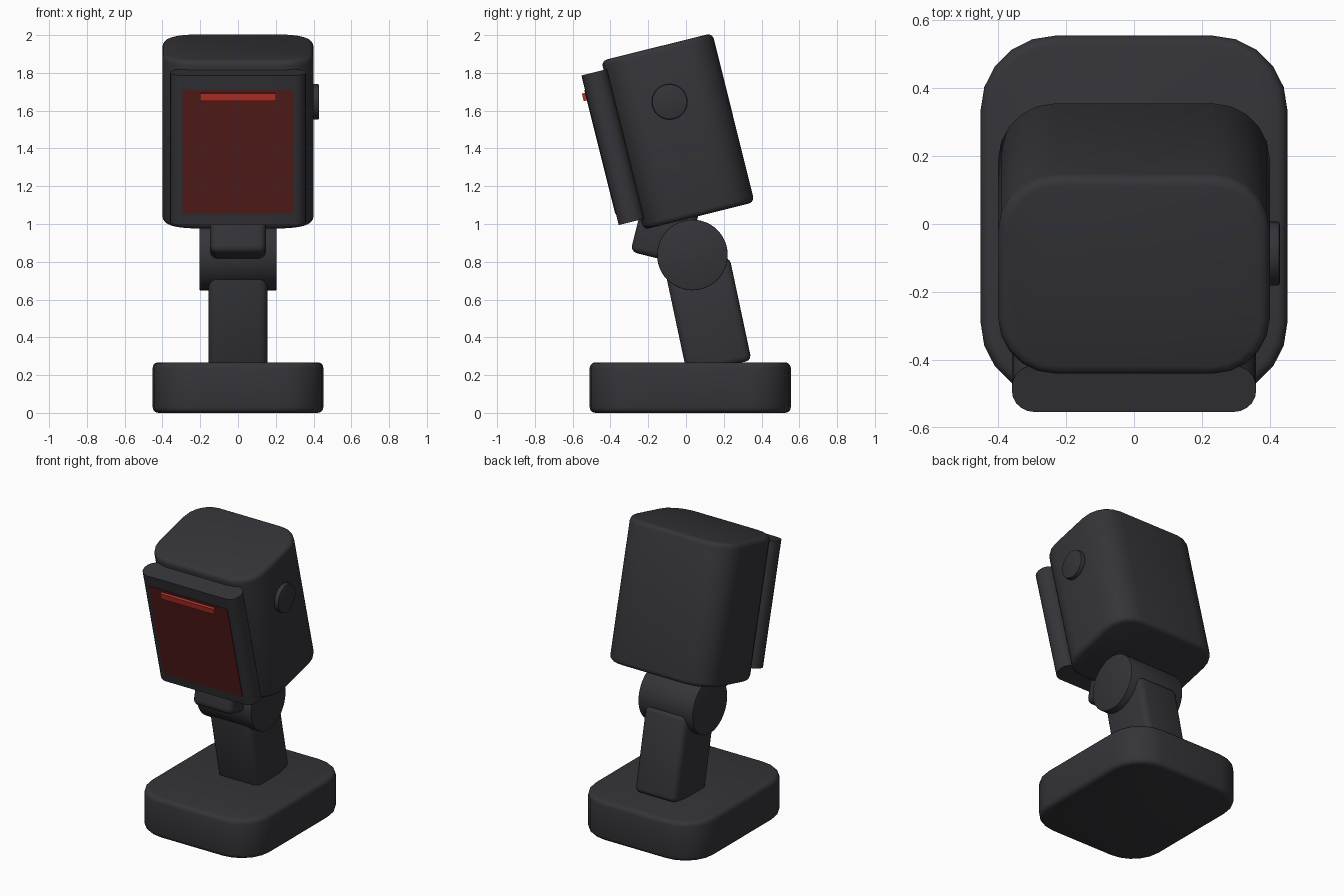
import bpy, bmesh, math
from mathutils import Matrix, Vector

if "Cube" in bpy.data.objects:
    bpy.data.objects.remove(bpy.data.objects["Cube"])


def material(name, rgb):
    m = bpy.data.materials.new(name)
    m.diffuse_color = (*rgb, 1)
    m.use_nodes = True
    m.node_tree.nodes["Principled BSDF"].inputs["Base Color"].default_value = m.diffuse_color
    return m


GREY = material("dark_grey", (0.035, 0.035, 0.041))
SCREEN = material("dark_red", (0.10, 0.013, 0.012))
BRIGHT = material("bright_red", (0.50, 0.035, 0.022))


def finish(name, bm, mat, matrix):
    bm.transform(matrix)
    bmesh.ops.recalc_face_normals(bm, faces=bm.faces)
    me = bpy.data.meshes.new(name)
    bm.to_mesh(me)
    bm.free()
    me.materials.append(mat)
    ob = bpy.data.objects.new(name, me)
    bpy.context.collection.objects.link(ob)
    bpy.ops.object.select_all(action='DESELECT')
    ob.select_set(True)
    bpy.context.view_layer.objects.active = ob
    bpy.ops.object.shade_smooth_by_angle(angle=math.radians(35))
    return ob


def box(name, xr, ur, vr, tilt=0, corner=0, rim=0, mat=GREY, seg=5):
    """Box given by x, depth and height ranges in a frame tilted about the x axis."""
    size = [r[1] - r[0] for r in (xr, ur, vr)]
    mid = Vector([(r[0] + r[1]) / 2 for r in (xr, ur, vr)])
    bm = bmesh.new()
    bmesh.ops.create_cube(bm, size=1, matrix=Matrix.Diagonal((*size, 1)))
    if corner:  # round the upright corners
        edges = [e for e in bm.edges
                 if abs(e.verts[0].co.z - e.verts[1].co.z) > size[2] / 2]
        bmesh.ops.bevel(bm, geom=edges, offset=corner, segments=seg,
                        profile=0.5, affect='EDGES')
    if rim:  # soften the top and bottom outlines
        edges = [e for e in bm.edges
                 if abs(e.verts[0].co.z - e.verts[1].co.z) < 1e-5]
        bmesh.ops.bevel(bm, geom=edges, offset=rim, segments=3,
                        profile=0.5, affect='EDGES')
    turn = Matrix.Rotation(math.radians(tilt), 4, 'X')
    return finish(name, bm, mat, turn @ Matrix.Translation(mid))


def cylinder(name, x0, x1, y, z, r, rim):
    """Cylinder lying along x."""
    bm = bmesh.new()
    bmesh.ops.create_cone(bm, cap_ends=True, segments=48, radius1=r, radius2=r,
                          depth=x1 - x0)
    edges = [e for e in bm.edges
             if abs(e.verts[0].co.z - e.verts[1].co.z) < 1e-5]
    bmesh.ops.bevel(bm, geom=edges, offset=rim, segments=2,
                    profile=0.5, affect='EDGES')
    m = Matrix.Translation(((x0 + x1) / 2, y, z)) @ Matrix.Rotation(math.pi / 2, 4, 'Y')
    return finish(name, bm, GREY, m)


# Stand: base, leaning arm, hinge and the bracket under the head
box("base", (-0.452, 0.452), (-0.51, 0.555), (0, 0.268), 0, 0.22, 0.03)
box("arm", (-0.155, 0.155), (0.048, 0.397), (0.2, 0.757), 12, 0.04, 0.03, seg=3)
cylinder("hinge", -0.205, 0.205, 0.034, 0.836, 0.187, 0.005)
box("bracket", (-0.147, 0.147), (-0.492, -0.19), (0.757, 1.1), -14, 0.035, 0.035, seg=3)

# Head: housing, front bezel, screen and light strip, all tilted together
HEAD = 14
box("head_housing", (-0.4, 0.4), (0.016, 0.622), (0.995, 1.917), HEAD, 0.17, 0.03)
box("front_bezel", (-0.36, 0.36), (-0.105, 0.035), (1.051, 1.867), HEAD, 0.065)
box("screen", (-0.295, 0.295), (-0.109, -0.103), (1.113, 1.789), HEAD, mat=SCREEN)
box("light_strip", (-0.2, 0.2), (-0.126, -0.104), (1.732, 1.773), HEAD, mat=BRIGHT)

# Side knob on the right
cylinder("side_knob", 0.37, 0.43, -0.087, 1.647, 0.094, 0.008)
